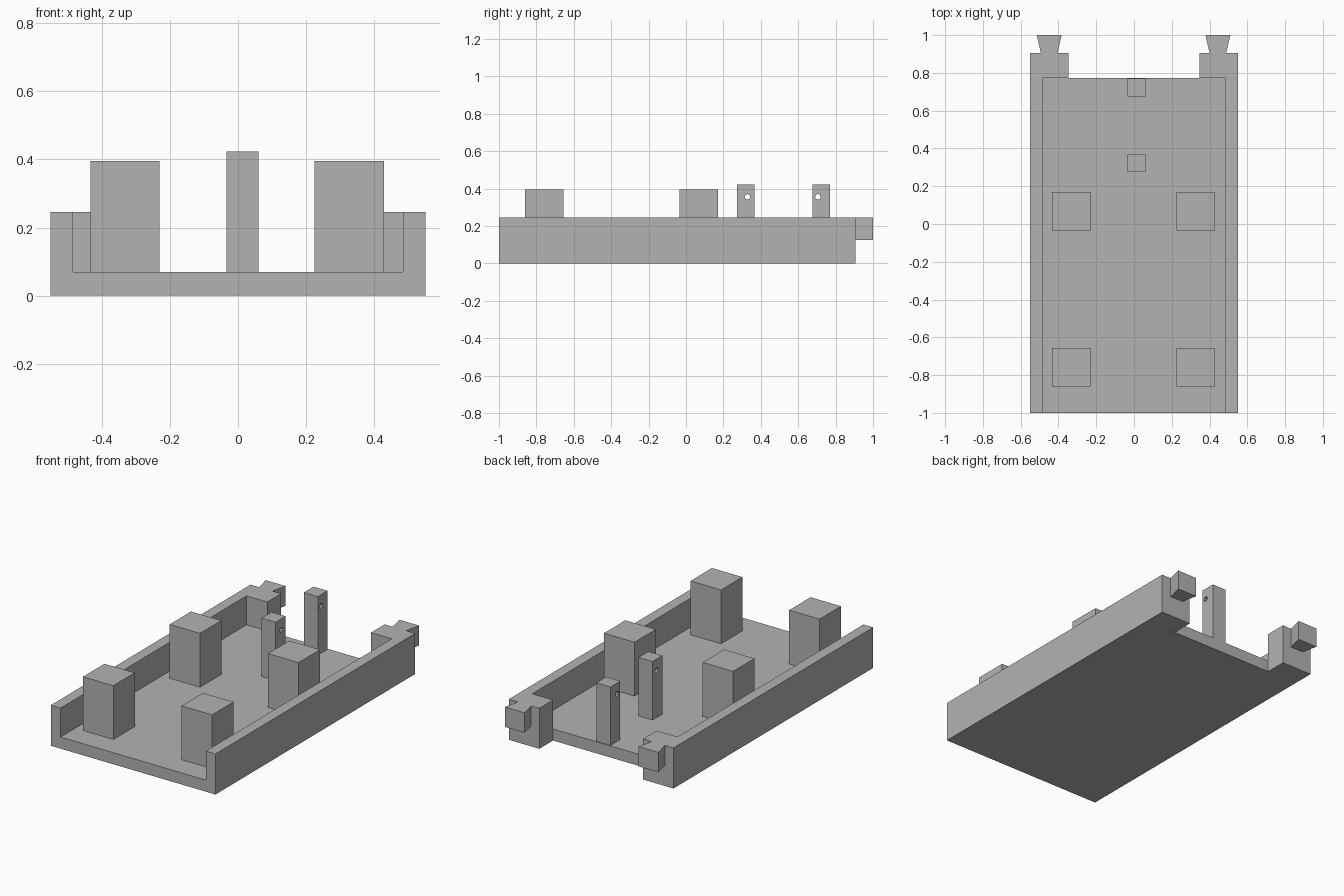
import bpy
import bmesh
import math
from mathutils import Matrix

if "Cube" in bpy.data.objects:
    bpy.data.objects.remove(bpy.data.objects["Cube"], do_unlink=True)

grey = bpy.data.materials.new("plain grey")
grey.use_nodes = True
grey.diffuse_color = (0.45, 0.45, 0.45, 1)
grey.node_tree.nodes["Principled BSDF"].inputs["Base Color"].default_value = grey.diffuse_color


def finish(name, bm):
    bmesh.ops.recalc_face_normals(bm, faces=bm.faces)
    mesh = bpy.data.meshes.new(name)
    bm.to_mesh(mesh)
    bm.free()
    mesh.materials.append(grey)
    obj = bpy.data.objects.new(name, mesh)
    bpy.context.collection.objects.link(obj)
    return obj


def prism(name, outline, z0, z1):
    """Extrude a flat outline from z0 up to z1."""
    bm = bmesh.new()
    base = bm.faces.new([bm.verts.new((x, y, z0)) for x, y in outline])
    top = bmesh.ops.extrude_face_region(bm, geom=[base])["geom"]
    for v in top:
        if isinstance(v, bmesh.types.BMVert):
            v.co.z = z1
    return finish(name, bm)


def box(name, x0, x1, y0, y1, z0, z1):
    return prism(name, [(x0, y0), (x1, y0), (x1, y1), (x0, y1)], z0, z1)


def cut(target, cutter):
    mod = target.modifiers.new(cutter.name, 'BOOLEAN')
    mod.operation = 'DIFFERENCE'
    mod.solver = 'EXACT'
    mod.object = cutter
    cutter.hide_render = True
    cutter.hide_set(True)
    cutter.display_type = 'WIRE'


WIDTH, FLOOR, RIM = 0.55, 0.07, 0.245
INNER_END, BACK = 0.774, 0.905

# Tray with side walls, open front and back corner blocks
tray = box("tray", -WIDTH, WIDTH, -1, BACK, 0, RIM)
cut(tray, box("tray_cavity_cutter", -0.485, 0.485, -1.2, INNER_END, FLOOR, 0.5))
cut(tray, box("back_notch_cutter", -0.346, 0.346, INNER_END, 1.2, -0.2, 0.5))

# Flared connector tabs on the back corners
for side, cx in (("right", -0.449), ("left", 0.444)):
    prism(side + "_connector_tab",
          [(cx - 0.044, BACK), (cx + 0.044, BACK), (cx + 0.066, 1), (cx - 0.066, 1)],
          0.125, RIM)

# Four square support blocks
for side, x0, x1 in (("right", -0.433, -0.23), ("left", 0.225, 0.429)):
    for place, y0 in (("front", -0.86), ("middle", -0.034)):
        box(f"{place}_{side}_support_block", x0, x1, y0, y0 + 0.204, FLOOR, 0.395)

# Two slim posts, each with a small hole running sideways
for place, y0, hole_y in (("inner", 0.274, 0.329), ("back", 0.676, 0.705)):
    post = box(place + "_post", -0.034, 0.06, y0, y0 + 0.093, FLOOR, 0.423)
    bm = bmesh.new()
    bmesh.ops.create_cone(bm, cap_ends=True, segments=8, radius1=0.015, radius2=0.015,
                          depth=0.4, matrix=Matrix.Translation((0, hole_y, 0.356))
                          @ Matrix.Rotation(math.pi / 2, 4, 'Y'))
    cut(post, finish(place + "_post_hole_cutter", bm))
